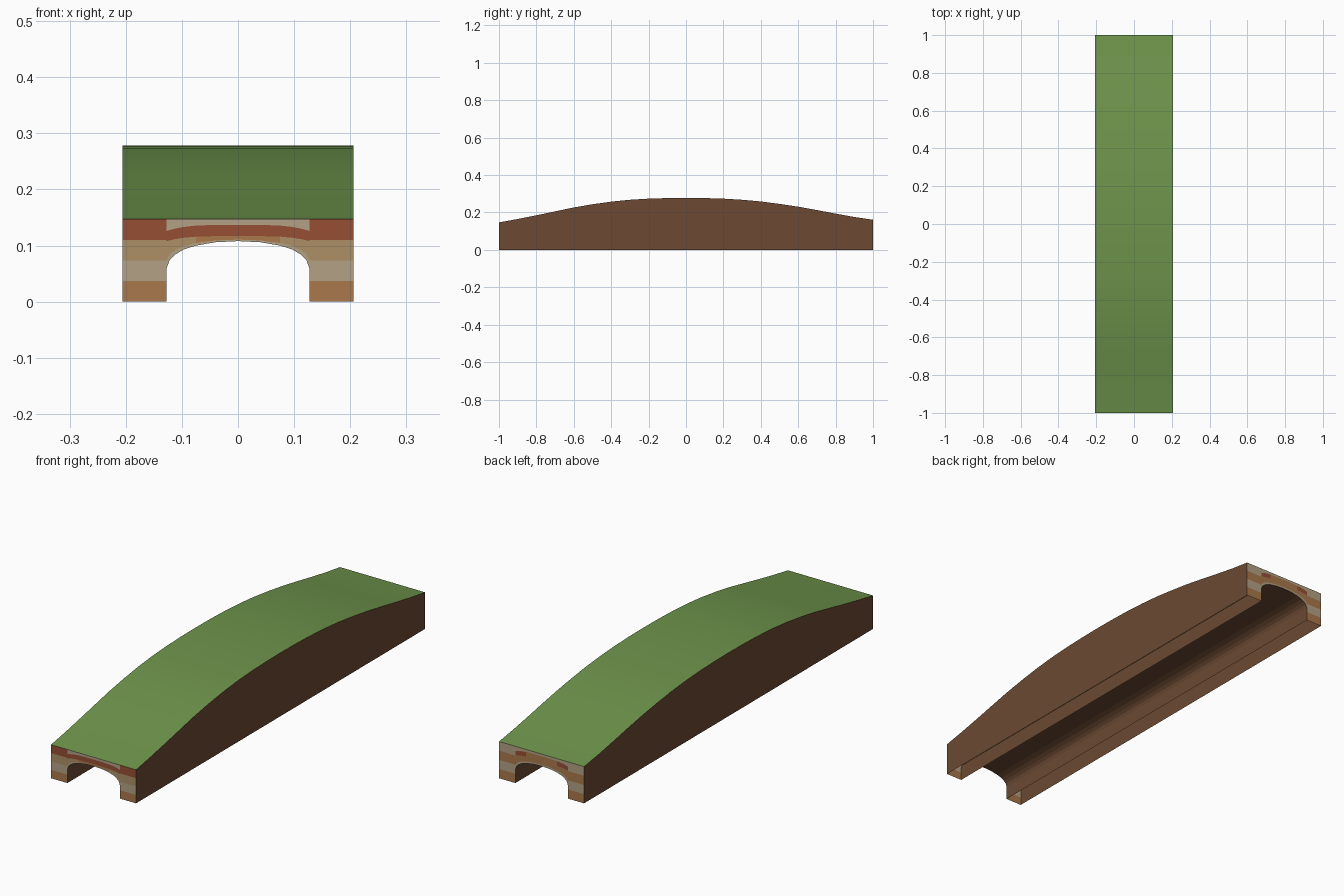
import bpy

if "Cube" in bpy.data.objects:
    bpy.data.objects.remove(bpy.data.objects["Cube"])

W, A = 0.206, 0.127          # outer half width, tunnel half width
PROFILE = [(-1, .147), (-.9, .165), (-.8, .185), (-.7, .206), (-.6, .227), (-.5, .244),
           (-.4, .258), (-.3, .268), (-.2, .274), (-.1, .277), (0, .278), (.1, .277),
           (.2, .274), (.3, .268), (.4, .259), (.5, .246), (.6, .231), (.7, .213),
           (.8, .194), (.9, .176), (1, .161)]
HALF = [(A, .06), (.122, .074), (.112, .084), (.097, .093), (.075, .100), (.04, .106)]
ARCH = [(-x, z) for x, z in HALF] + [(0, .108)] + [(x, z) for x, z in reversed(HALF)]


def material(name, rgb):
    m = bpy.data.materials.new(name)
    m.diffuse_color = [(c / 255) ** 2.2 for c in rgb] + [1]
    m.use_nodes = True
    m.node_tree.nodes["Principled BSDF"].inputs["Base Color"].default_value = m.diffuse_color
    return m


GRASS = material("grass", (110, 147, 77))
EARTH = material("earth", (108, 75, 54))
ORANGE = material("orange_stone", (168, 120, 76))
BEIGE = material("beige_stone", (178, 160, 132))
TAN = material("tan_stone", (172, 143, 103))
RED = material("red_brick", (150, 80, 55))


def build(name, faces, mats, ids=None, smooth=False):
    """Make a mesh from a list of polygons given as point lists."""
    lookup, polys = {}, []
    for f in faces:
        polys.append([lookup.setdefault(tuple(round(c, 5) for c in p), len(lookup)) for p in f])
    me = bpy.data.meshes.new(name)
    me.from_pydata(list(lookup), [], polys)
    for m in mats:
        me.materials.append(m)
    for i, p in enumerate(me.polygons):
        p.material_index = ids[i] if ids else 0
        p.use_smooth = smooth
    me.update()
    ob = bpy.data.objects.new(name, me)
    bpy.context.collection.objects.link(ob)
    return ob


# Grassy hill top
pairs = list(zip(PROFILE, PROFILE[1:]))
build("hill_top", [[(-W, a, za), (W, a, za), (W, b, zb), (-W, b, zb)]
                   for (a, za), (b, zb) in pairs], [GRASS], smooth=True)

# Earth side walls
for name, s in (("left_wall", -1), ("right_wall", 1)):
    faces = [[(s * W, a, 0), (s * W, b, 0), (s * W, b, zb), (s * W, a, za)]
             for (a, za), (b, zb) in pairs]
    build(name, [f[::s] for f in faces], [EARTH])

# Tunnel lining, open at the bottom
section = [(-A, 0)] + ARCH + [(A, 0)]
build("tunnel_lining", [[(x0, -1, z0), (x1, -1, z1), (x1, 1, z1), (x0, 1, z0)][::-1]
                        for (x0, z0), (x1, z1) in zip(section, section[1:])], [EARTH])


# Stone end walls: coursed piers plus curved bands over the arch
def end_wall(name, y, top, rows, bands):
    mats = [ORANGE, BEIGE, TAN, RED]
    faces, ids = [], []

    def add(pts, m):
        faces.append([(x, y, z) for x, z in (pts if y < 0 else pts[::-1])])
        ids.append(mats.index(m))

    for x0, x1 in ((-W, -A), (A, W)):
        for i, m in enumerate(rows):
            z0, z1 = top * i / len(rows), top * (i + 1) / len(rows)
            add([(x0, z0), (x1, z0), (x1, z1), (x0, z1)], m)

    def levels(x, z):
        u = (x / A) ** 2
        low = top - .030 - .009 * u * u
        return [z, z + .3 * (low - z), low, top - .010 - .011 * u * u, top]

    for p, q in zip(ARCH, ARCH[1:]):
        lp, lq = levels(*p), levels(*q)
        outer = abs(p[0] + q[0]) / 2 > .075
        for k, choice in enumerate(bands):
            add([(p[0], lp[k]), (q[0], lq[k]), (q[0], lq[k + 1]), (p[0], lp[k + 1])],
                choice[outer])
    build(name, faces, mats, ids)


end_wall("front_wall", -1, PROFILE[0][1], [ORANGE, BEIGE, TAN, RED],
         [(BEIGE, BEIGE), (ORANGE, TAN), (RED, RED), (BEIGE, BEIGE)])
end_wall("back_wall", 1, PROFILE[-1][1], [ORANGE, BEIGE, ORANGE, BEIGE],
         [(BEIGE, BEIGE), (ORANGE, ORANGE), (ORANGE, RED), (BEIGE, BEIGE)])
